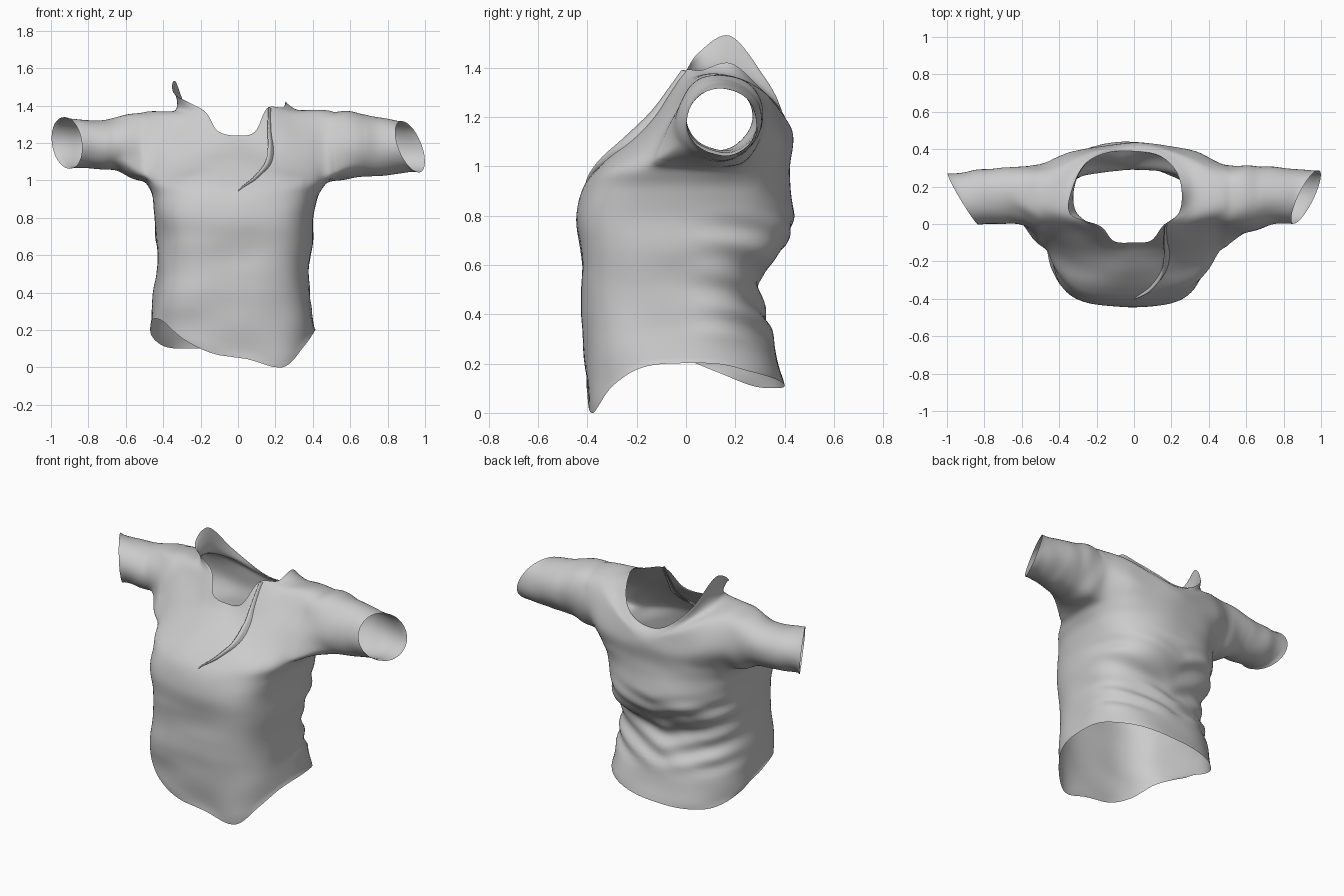
import bpy, bmesh, math
from mathutils import Vector, noise

if "Cube" in bpy.data.objects:
    bpy.data.objects.remove(bpy.data.objects["Cube"])

KEYS, SUB = 14, 8            # key columns round the body, subdivisions per key
N = KEYS * SUB


def spline(p, t, closed=False):
    """Catmull-Rom through the points p at parameter t."""
    n, i = len(p), int(math.floor(t))
    if not closed:
        i = min(i, n - 2)
    f = t - i
    a, b, c, d = [p[(i + k) % n] if closed else p[max(0, min(n - 1, i + k))] for k in (-1, 0, 1, 2)]
    return b + (c - a) * (.5 * f) + (a * 2 - b * 5 + c * 4 - d) * (.5 * f * f) + (b * 3 - a - c * 3 + d) * (.5 * f ** 3)


def smooth(t):
    t = max(0, min(1, t))
    return t * t * (3 - 2 * t)


# ---- hem height round the body, from front centre towards +x
HEM = [.055, .0, .11, .19, .2, .165, .135, .11, .1, .11, .17, .25, .25, .15]

# ---- lower body rings: z, left, right, front, back, y of widest point
BODY = [(None, -.47, .415, -.40, .40, 0),
        (.33, -.46, .39, -.42, .345, 0),
        (.46, -.44, .38, -.42, .305, 0),
        (.57, -.435, .385, -.425, .31, 0),
        (.68, -.44, .395, -.435, .41, .02),
        (.80, -.45, .40, -.445, .435, .03),
        (.92, -.46, .43, -.41, .425, .05),
        (1.00, -.49, .475, -.35, .42, .09)]


def body_ring(row):
    z, xl, xr, yf, yb, yc = row
    ring = []
    for k in range(N):
        t = k / N * 2 * math.pi - math.pi / 2
        c, s = math.cos(t), math.sin(t)
        e = 2 / (3.2 if s < 0 else 2.4)
        x = (xr + xl) / 2 + (xr - xl) / 2 * math.copysign(abs(c) ** (e if s < 0 else .83), c)
        y = yc + (yb - yc if s > 0 else yc - yf) * math.copysign(abs(s) ** e, s)
        ring.append(Vector((x, y, spline(HEM, k / SUB, True) if z is None else z)))
    return ring


# ---- yoke rings (half, front to back) and the loose neckline (full)
YOKE = [[(0, -.265, 1.08), (.16, -.255, 1.08), (.34, -.18, 1.09), (.49, 0, 1.17),
         (.50, .27, 1.17), (.38, .37, 1.12), (.18, .42, 1.09), (0, .435, 1.09)],
        [(0, -.19, 1.15), (.15, -.165, 1.165), (.31, -.05, 1.26), (.49, .06, 1.36),
         (.49, .23, 1.35), (.36, .33, 1.28), (.17, .41, 1.19), (0, .435, 1.14)],
        [(0, -.14, 1.195), (.13, -.12, 1.215), (.22, -.025, 1.335), (.32, .07, 1.375),
         (.33, .20, 1.36), (.27, .31, 1.30), (.15, .395, 1.22), (0, .42, 1.18)]]
NECK = [(-.01, -.10, 1.24), (.09, -.09, 1.26), (.155, -.01, 1.385), (.24, .06, 1.39),
        (.255, .18, 1.42), (.22, .29, 1.33), (.13, .37, 1.25), (0, .39, 1.21),
        (-.13, .385, 1.24), (-.26, .32, 1.36), (-.335, .18, 1.53), (-.34, .05, 1.46),
        (-.18, -.01, 1.37), (-.11, -.09, 1.265)]


def key_ring(points):
    p = [Vector(q) for q in points]
    return [spline(p, k / SUB, True) for k in range(N)]


rings = [body_ring(r) for r in BODY]
for half in YOKE:
    rings.append(key_ring(half + [(-x, y, z) for x, y, z in half[-2:0:-1]]))
rings.append(key_ring(NECK))
columns = [[r[k] for r in rings] for k in range(N)]
ROWS = (len(rings) - 1) * SUB

# ---- torso sheet with two open armholes
bm = bmesh.new()
grid = [[bm.verts.new(spline(columns[c], r / SUB)) for c in range(N)] for r in range(ROWS + 1)]
R0, R1 = 7 * SUB, 9 * SUB
HOLES = {1: (21, 35), -1: (N - 35, N - 21)}
for r in range(ROWS):
    for c in range(N):
        if R0 <= r < R1 and any(a <= c < b for a, b in HOLES.values()):
            continue
        d = (c + 1) % N
        bm.faces.new((grid[r][c], grid[r][d], grid[r + 1][d], grid[r + 1][c]))

# ---- sleeves grow out of the armholes; sections: centre y, centre z, half y, half z
SLEEVE = {1: [(.12, 1.20, .20, .19), (.13, 1.195, .18, .165), (.145, 1.18, .155, .157), (.145, 1.18, .143, .137)],
          -1: [(.13, 1.21, .20, .17), (.15, 1.195, .155, .14), (.145, 1.19, .145, .133), (.135, 1.20, .135, .14)]}
STEPS = 30
for side, (a, b) in HOLES.items():
    loop = [grid[R0][c] for c in range(a, b)] + [grid[r][b] for r in range(R0, R1)]
    loop += [grid[R1][c] for c in range(b, a, -1)] + [grid[r][a] for r in range(R1, R0, -1)]
    base = [v.co.copy() for v in loop]
    sec = [Vector(s) for s in SLEEVE[side]]
    prev = loop
    for k in range(1, STEPS + 1):
        s = k / STEPS
        cy, cz, ry, rz = spline(sec, s * 2.9999)
        row = []
        for p in base:
            ang = math.atan2((p.z - 1.19) / .17, (p.y - .12) / .19)
            yn, zn = math.cos(ang), math.sin(ang)
            end = .92 + .065 * yn - .045 * zn if side > 0 else -.915 - .08 * yn - .015 * zn
            q = p.lerp(Vector((0, cy + ry * yn, cz + rz * zn)), smooth(s / .45))
            q.x = p.x + (end - p.x) * s
            row.append(bm.verts.new(q))
        for i in range(len(row)):
            j = (i + 1) % len(row)
            bm.faces.new((prev[i], prev[j], row[j], row[i]))
        prev = row

bmesh.ops.delete(bm, geom=[v for v in bm.verts if not v.link_faces], context='VERTS')
inner = [v for v in bm.verts if not v.is_boundary]
armhole = [v for v in inner if .36 < abs(v.co.x) < .68 and v.co.z > .9]
for group, times in ((inner, 5), (armhole, 8)):
    for _ in range(times):
        bmesh.ops.smooth_vert(bm, verts=group, factor=.5, use_axis_x=True, use_axis_y=True, use_axis_z=True)
bmesh.ops.recalc_face_normals(bm, faces=bm.faces)
bm.normal_update()

# ---- cloth wrinkles: soft noise everywhere, draped folds across the lower back
moves = []
for v in bm.verts:
    x, y, z = v.co
    d = .012 * noise.noise(Vector((x * 4, y * 4, z * 6)))
    back = smooth((y + .05) / .3) * smooth((z - .25) / .12) * smooth((.85 - z) / .15)
    if abs(x) < .5:
        d += .008 * back * math.sin(2 * math.pi * (z - .35 * abs(x + .05)) / .13)
        d += .016 * back * noise.noise(Vector((x * 3 + 7, y * 3, z * 9 - x * 4)))
    else:
        d += .008 * noise.noise(Vector((x * 10, y * 4, z * 5)))
    d *= .3 if v.is_boundary else 1
    moves.append((v, v.normal * d))
for v, m in moves:
    v.co += m
    v.co.z = max(0, v.co.z)


def finish(name, mesh_bm):
    me = bpy.data.meshes.new(name)
    mesh_bm.to_mesh(me)
    mesh_bm.free()
    me.polygons.foreach_set("use_smooth", [True] * len(me.polygons))
    bpy.context.collection.objects.link(bpy.data.objects.new(name, me))


finish("shirt_body", bm)

# ---- folded placket edge: follows a path of x positions up the chest to the neckline
PATH = [Vector((x, 0, 0)) for x in (0, .09, .155, .17, .165, .165)]
pb = bmesh.new()
prev = None
for k in range(33):
    s = k / 32
    v, x = 6.2 + 4.75 * s, spline(PATH, s * 4.9999).x
    line = [spline(columns[c], v) for c in range(24)]
    c = next(i for i in range(23) if line[i + 1].x > x)
    p = line[c].lerp(line[c + 1], (x - line[c].x) / (line[c + 1].x - line[c].x))
    h = .035 * math.sin(math.pi * min(.9, .03 + s * .95)) ** .7
    row = [pb.verts.new(p + Vector(o) * h) for o in ((.7, .3, -.1), (.3, -.4, 0), (-.1, -.9, .2), (-.3, -.6, .2), (-.2, .3, 0))]
    if prev:
        for i in range(4):
            pb.faces.new((prev[i], prev[i + 1], row[i + 1], row[i]))
    prev = row
finish("placket_fold", pb)
